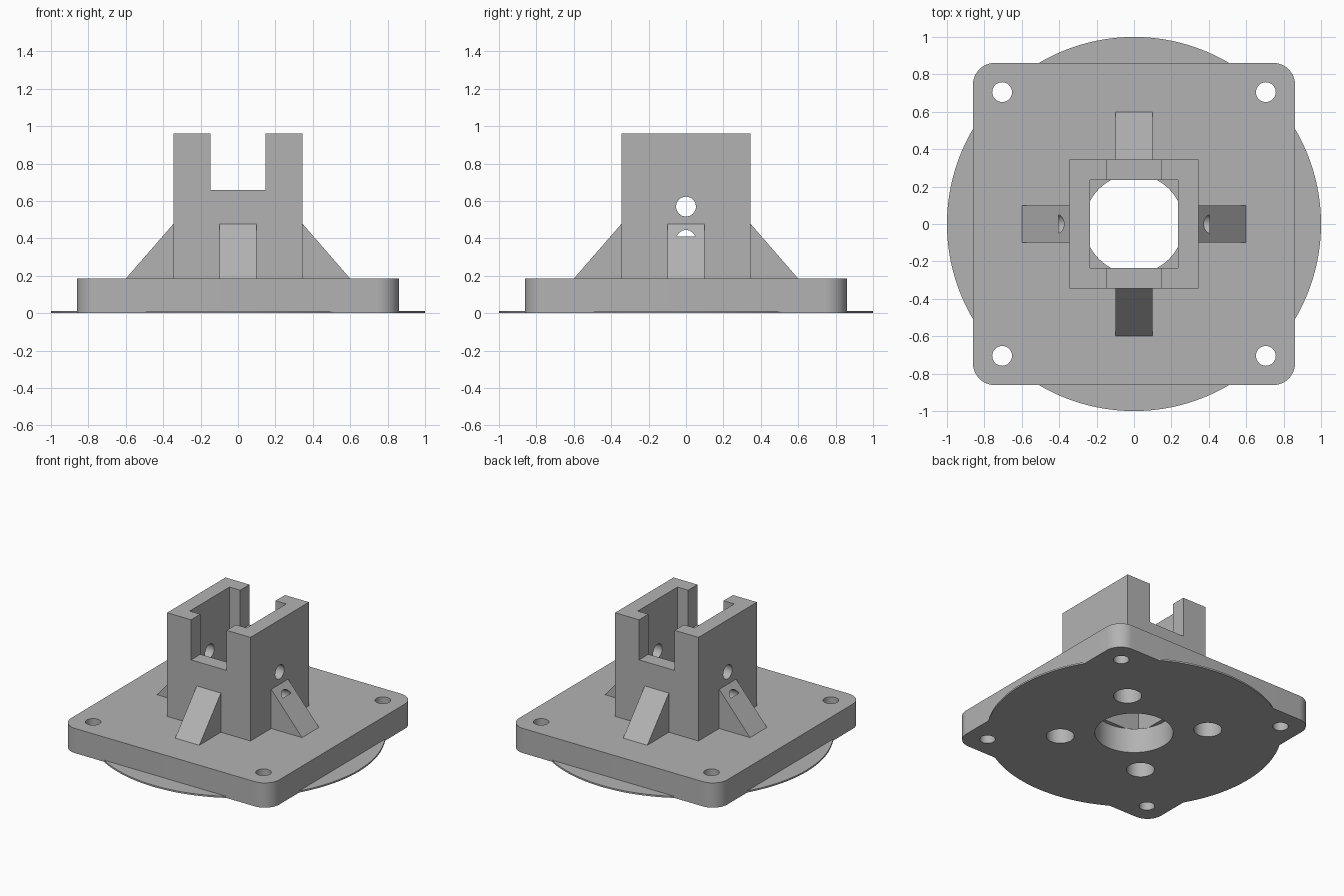
import bpy, bmesh, math
from mathutils import Matrix, Vector

if "Cube" in bpy.data.objects:
    bpy.data.objects.remove(bpy.data.objects["Cube"])

GREY = (0.45, 0.45, 0.45, 1)
mat = bpy.data.materials.new("grey plastic")
mat.use_nodes = True
mat.diffuse_color = GREY
mat.node_tree.nodes["Principled BSDF"].inputs["Base Color"].default_value = GREY


def make_object(name, bm):
    bmesh.ops.recalc_face_normals(bm, faces=bm.faces[:])
    mesh = bpy.data.meshes.new(name)
    bm.to_mesh(mesh)
    bm.free()
    mesh.materials.append(mat)
    obj = bpy.data.objects.new(name, mesh)
    bpy.context.collection.objects.link(obj)
    return obj


def box(name, low, high):
    low, high = Vector(low), Vector(high)
    bm = bmesh.new()
    bmesh.ops.create_cube(bm, size=1)
    bmesh.ops.scale(bm, vec=high - low, verts=bm.verts[:])
    bmesh.ops.translate(bm, vec=(low + high) / 2, verts=bm.verts[:])
    return make_object(name, bm)


def cylinder(name, radius, length, centre, axis="Z", sides=64):
    bm = bmesh.new()
    turn = Matrix.Rotation(math.pi / 2, 4, "Y") if axis == "X" else Matrix()
    bmesh.ops.create_cone(bm, cap_ends=True, segments=sides, radius1=radius,
                          radius2=radius, depth=length,
                          matrix=Matrix.Translation(centre) @ turn)
    return make_object(name, bm)


def extrude(name, points, offset, matrix=Matrix()):
    bm = bmesh.new()
    face = bm.faces.new([bm.verts.new(p) for p in points])
    grown = bmesh.ops.extrude_face_region(bm, geom=[face])["geom"]
    verts = [v for v in grown if isinstance(v, bmesh.types.BMVert)]
    bmesh.ops.translate(bm, vec=offset, verts=verts)
    bmesh.ops.transform(bm, matrix=matrix, verts=bm.verts[:])
    return make_object(name, bm)


def cut(target, cutter):
    # Subtract the cutter, then throw it away
    mod = target.modifiers.new("cut", "BOOLEAN")
    mod.operation, mod.solver, mod.object = "DIFFERENCE", "EXACT", cutter
    bpy.ops.object.select_all(action="DESELECT")
    target.select_set(True)
    bpy.context.view_layer.objects.active = target
    bpy.ops.object.modifier_apply(modifier=mod.name)
    bpy.data.objects.remove(cutter)


PLATE, PLATE_TOP, CORNER = 0.862, 0.185, 0.12
WALL, POCKET, TOWER_TOP = 0.345, 0.235, 0.96
SIGNS = [(sx, sy) for sx in (-1, 1) for sy in (-1, 1)]

# Rounded square base plate
outline = []
for quarter in range(4):
    mid = math.radians(45 + 90 * quarter)
    cx = math.copysign(PLATE - CORNER, math.cos(mid))
    cy = math.copysign(PLATE - CORNER, math.sin(mid))
    for step in range(13):
        a = math.radians(90 * quarter + 7.5 * step)
        outline.append((cx + CORNER * math.cos(a), cy + CORNER * math.sin(a), 0))
plate = extrude("base_plate", outline, (0, 0, PLATE_TOP))

# Thin round brim under the plate
brim = cylinder("brim_disc", 1, 0.012, (0, 0, 0.006), sides=128)

# Centre bore, corner screw holes and blind magnet holes
for part in (plate, brim):
    cut(part, cylinder("bore", 0.265, 1, (0, 0, 0)))
    for sx, sy in SIGNS:
        cut(part, cylinder("screw_hole", 0.053, 1, (sx * 0.705, sy * 0.705, 0), sides=32))
        cut(part, cylinder("magnet_hole", 0.095, 0.28, (sx * 0.355, sy * 0.355, 0), sides=48))

# Square hollow tower with a slot through the front and back walls
tower = box("tower", (-WALL, -WALL, PLATE_TOP), (WALL, WALL, TOWER_TOP))
cut(tower, box("pocket", (-POCKET, -POCKET, 0), (POCKET, POCKET, 2)))
cut(tower, box("slot", (-0.147, -1, 0.66), (0.147, 1, 2)))
cut(tower, cylinder("upper_pin_hole", 0.053, 2, (0, 0, 0.57), "X", 32))


def lower_pin():
    return cylinder("lower_pin_hole", 0.053, 0.81, (0, 0, 0.392), "X", 32)


cut(tower, lower_pin())

# Sloping ribs on all four sides
ribs = []
wedge = [(WALL, -0.1, PLATE_TOP), (0.6, -0.1, PLATE_TOP), (WALL, -0.1, 0.478)]
for i, side in enumerate(("left", "back", "right", "front")):
    rib = extrude(side + "_rib", wedge, (0, 0.2, 0), Matrix.Rotation(i * math.pi / 2, 4, "Z"))
    if side in ("left", "right"):
        cut(rib, lower_pin())
    ribs.append(rib)

# Smooth round walls, keep hard edges crisp
bpy.ops.object.select_all(action="DESELECT")
for part in [plate, brim, tower] + ribs:
    part.select_set(True)
bpy.context.view_layer.objects.active = plate
bpy.ops.object.shade_smooth_by_angle(angle=math.radians(30))
